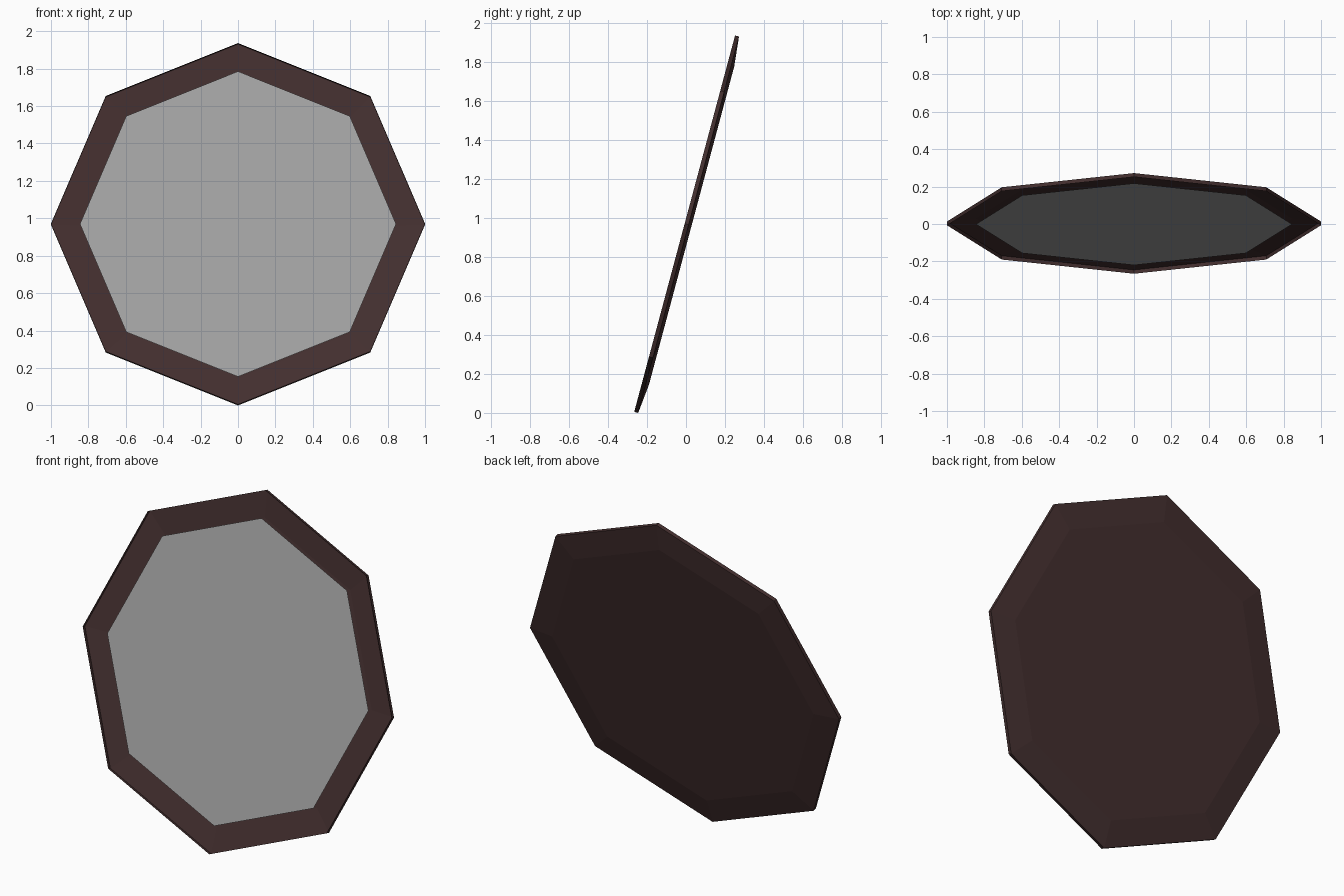
import bpy, bmesh, math
from mathutils import Matrix

cube = bpy.data.objects.get("Cube")
if cube:
    bpy.data.objects.remove(cube, do_unlink=True)

SIDES = 8
# The dish leans back from vertical about its centre
TILT = Matrix.Translation((0, -0.007, 0.971)) @ Matrix.Rotation(math.radians(75), 4, 'X')


def material(name, rgb):
    mat = bpy.data.materials.new(name)
    mat.use_nodes = True
    mat.diffuse_color = (*rgb, 1)
    mat.node_tree.nodes["Principled BSDF"].inputs["Base Color"].default_value = (*rgb, 1)
    return mat


def octagon_shell(name, profile, mat):
    """Join octagonal rings of (radius, height) and cap the last one."""
    bm = bmesh.new()
    rings = []
    for radius, height in profile:
        angles = [math.tau * i / SIDES for i in range(SIDES)]
        rings.append([bm.verts.new((radius * math.cos(a), radius * math.sin(a), height))
                      for a in angles])
    for a, b in zip(rings, rings[1:]):
        for i in range(SIDES):
            j = (i + 1) % SIDES
            bm.faces.new((a[j], a[i], b[i], b[j]))
    cap = rings[-1]
    bm.faces.new(cap if len(rings) == 1 else cap[::-1])
    mesh = bpy.data.meshes.new(name)
    bm.to_mesh(mesh)
    bm.free()
    mesh.materials.append(mat)
    obj = bpy.data.objects.new(name, mesh)
    obj.matrix_world = TILT
    bpy.context.collection.objects.link(obj)
    return obj


brown = material("dark brown wood", (0.056, 0.028, 0.028))
grey = material("mirror grey", (0.36, 0.36, 0.36))

# Shallow pan: upright lip, sloping border, flat back
octagon_shell("frame", [(1, 0), (1, -0.021), (0.845, -0.037)], brown)

# Thin glass panel set just inside the lip
octagon_shell("mirror_glass", [(0.845, -0.006)], grey)
